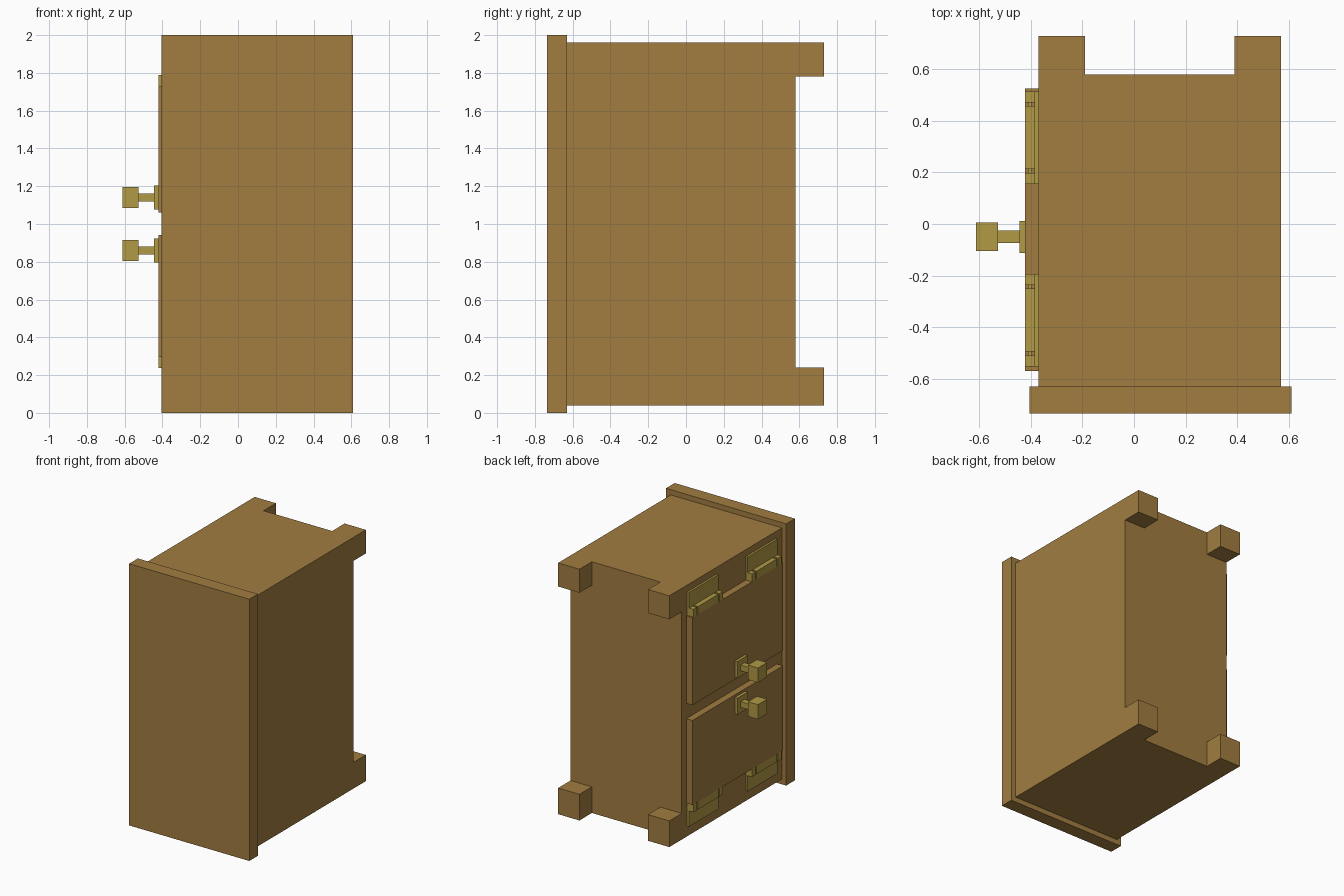
import bpy

cube = bpy.data.objects.get("Cube")
if cube:
    bpy.data.objects.remove(cube, do_unlink=True)


def material(name, color):
    mat = bpy.data.materials.new(name)
    mat.use_nodes = True
    mat.diffuse_color = color
    bsdf = mat.node_tree.nodes["Principled BSDF"]
    bsdf.inputs["Base Color"].default_value = color
    bsdf.inputs["Roughness"].default_value = 0.7
    return mat


WOOD = material("brown wood", (0.36, 0.205, 0.052, 1))
BRASS = material("dull brass", (0.44, 0.32, 0.06, 1))


def box(name, x, y, z, mat):
    """Box spanning the (low, high) pairs x, y and z."""
    bpy.ops.mesh.primitive_cube_add(size=1, location=[sum(s) / 2 for s in (x, y, z)])
    obj = bpy.context.object
    obj.name = name
    obj.scale = [abs(s[1] - s[0]) for s in (x, y, z)]
    bpy.ops.object.transform_apply(location=False, rotation=False, scale=True)
    obj.data.materials.append(mat)
    return obj


def around(c, half):
    return (c - half, c + half)


# Carcass and overhanging slab
SIDE = -0.37
box("cabinet_body", (SIDE, 0.57), (-0.63, 0.58), (0.04, 1.96), WOOD)
box("top_slab", (-0.406, 0.61), (-0.735, -0.63), (0, 2), WOOD)

# Four stubby feet, flush with the carcass corners
for x in ((SIDE, -0.19), (0.39, 0.57)):
    for z in ((0.04, 0.24), (1.78, 1.96)):
        box("foot", x, (0.58, 0.73), z, WOOD)

# Two doors, each with a handle and a pair of hinges on its outer edge
DOOR = -0.422
for label, door_z, handle_z, sign in (("upper", (1.06, 1.728), 1.14, 1),
                                      ("lower", (0.297, 0.943), 0.86, -1)):
    box(label + "_door", (DOOR, SIDE), (-0.57, 0.525), door_z, WOOD)

    # Handle: backplate, stem and square knob
    box(label + "_handle_plate", (-0.444, DOOR), around(-0.05, 0.062), around(handle_z, 0.063), BRASS)
    box(label + "_handle_stem", (-0.53, -0.444), around(-0.05, 0.024), around(handle_z, 0.022), BRASS)
    box(label + "_handle_knob", (-0.612, -0.527), around(-0.05, 0.055), around(handle_z, 0.056), BRASS)

    # Hinges: leaf on the carcass, three-piece barrel and thin pin
    edge = door_z[1] if sign > 0 else door_z[0]
    for y in (0.335, -0.373):
        def span(a, b):
            return tuple(sorted((edge + sign * a, edge + sign * b)))
        box(label + "_hinge_leaf", (-0.386, SIDE), around(y, 0.179), span(0, 0.18), BRASS)
        box(label + "_hinge_pin", (-0.412, -0.396), around(y, 0.16), span(0.018, 0.042), BRASS)
        box(label + "_hinge_barrel", (DOOR, -0.386), around(y, 0.122), span(0, 0.06), BRASS)
        for side in (-1, 1):
            box(label + "_hinge_knuckle", (DOOR, -0.386), around(y + side * 0.158, 0.021),
                span(0, 0.06), BRASS)
